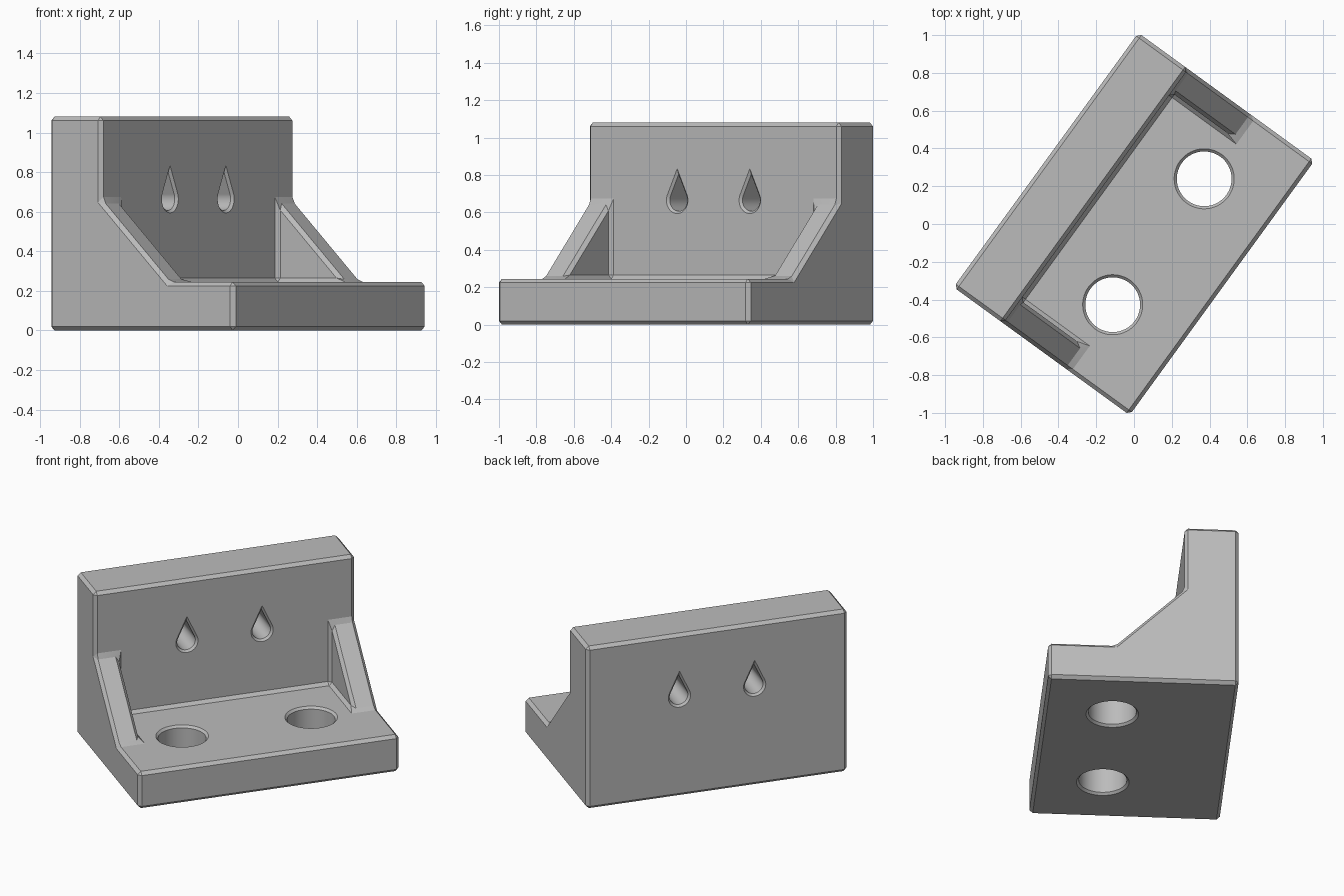
import bpy, bmesh, math

cube = bpy.data.objects.get("Cube")
if cube:
    bpy.data.objects.remove(cube, do_unlink=True)

TURN = math.radians(54)
HALF_L, HALF_D = 0.832, 0.576      # half length and half depth
WALL_Y, RIB_Y = 0.25, -0.17        # front of wall, toe of rib
RIB_X = HALF_L - 0.152             # inner side of rib
BASE_Z, RIB_Z, TOP_Z = 0.245, 0.655, 1.08
CHAMFER = 0.02

grey = bpy.data.materials.new("plain grey")
grey.use_nodes = True
colour = (0.5, 0.5, 0.5, 1)
grey.diffuse_color = colour
grey.node_tree.nodes["Principled BSDF"].inputs["Base Color"].default_value = colour


def make_object(name, bm):
    bmesh.ops.recalc_face_normals(bm, faces=bm.faces)
    mesh = bpy.data.meshes.new(name)
    bm.to_mesh(mesh)
    bm.free()
    mesh.materials.append(grey)
    obj = bpy.data.objects.new(name, mesh)
    bpy.context.collection.objects.link(obj)
    obj.rotation_euler.z = TURN
    return obj


def make_bracket():
    """Base, wall and two end ribs as one closed body."""
    bm = bmesh.new()
    section = {
        "back_low": (HALF_D, 0), "front_low": (-HALF_D, 0),
        "front": (-HALF_D, BASE_Z), "toe": (RIB_Y, BASE_Z),
        "heel": (WALL_Y, RIB_Z), "crest": (WALL_Y, TOP_Z),
        "back": (HALF_D, TOP_Z),
    }
    ends, inner = {}, {}
    for s in (-1, 1):
        ends[s] = {k: bm.verts.new((s * HALF_L, *p)) for k, p in section.items()}
        inner[s] = {k: bm.verts.new((s * RIB_X, *section[k])) for k in ("toe", "heel")}
        inner[s]["root"] = bm.verts.new((s * RIB_X, WALL_Y, BASE_Z))
        o, i = ends[s], inner[s]
        bm.faces.new(list(o.values()))
        bm.faces.new((o["toe"], i["toe"], i["heel"], o["heel"]))
        bm.faces.new((i["toe"], i["heel"], i["root"]))
    l, r, li, ri = ends[-1], ends[1], inner[-1], inner[1]
    for a, b in (("back_low", "front_low"), ("front_low", "front"),
                 ("crest", "back"), ("back", "back_low")):
        bm.faces.new((l[a], l[b], r[b], r[a]))
    # base top and wall front wrap around the ribs
    for edge, rib in (("front", "toe"), ("crest", "heel")):
        bm.faces.new((l[edge], r[edge], r[rib], ri[rib], ri["root"],
                      li["root"], li[rib], l[rib]))
    return make_object("bracket", bm)


def make_cutter(name, outline, stations, place):
    """Loft a flat outline through (distance, scale) stations."""
    bm = bmesh.new()
    rings = [[bm.verts.new(place(u * k, v * k, t)) for u, v in outline]
             for t, k in stations]
    n = len(outline)
    for a, b in zip(rings, rings[1:]):
        for j in range(n):
            bm.faces.new((a[j], a[(j + 1) % n], b[(j + 1) % n], b[j]))
    bm.faces.new(rings[0])
    bm.faces.new(rings[-1])
    obj = make_object(name, bm)
    obj.hide_render = True
    return obj


def flared(lo, hi, radius, c):
    """Straight bore with a chamfered mouth at both ends."""
    return [(lo - c, radius + 2 * c), (lo + c, radius),
            (hi - c, radius), (hi + c, radius + 2 * c)]


bracket = make_bracket()
bevel = bracket.modifiers.new("chamfer", "BEVEL")
bevel.width = CHAMFER
bevel.segments = 1
bevel.limit_method = "ANGLE"
bevel.angle_limit = math.radians(30)

# round bolt holes in the base, teardrop holes in the wall
circle = [(math.cos(a), math.sin(a)) for a in (math.tau * j / 56 for j in range(56))]
TIP = 2.38
start = math.acos(1 / TIP)
sweep = math.tau - 2 * start
drop = [(0, TIP)] + [(math.sin(start + sweep * j / 36), math.cos(start + sweep * j / 36))
                     for j in range(37)]
cutters = []
for s in (-1, 1):
    cutters.append(make_cutter(
        "bolt_hole_cutter", circle, flared(0, BASE_Z, 0.145, 0.014),
        lambda u, v, t: (s * 0.412 + u, -0.16 + v, t)))
    cutters.append(make_cutter(
        "teardrop_cutter", drop, flared(WALL_Y, HALF_D, 0.058, 0.013),
        lambda u, v, t: (s * 0.24 + u, t, 0.665 + v)))
for cutter in cutters:
    cut = bracket.modifiers.new("cut", "BOOLEAN")
    cut.operation = "DIFFERENCE"
    cut.solver = "EXACT"
    cut.object = cutter

# apply the cuts, then smooth only the bores
bpy.ops.object.select_all(action="DESELECT")
bracket.select_set(True)
bpy.context.view_layer.objects.active = bracket
for name in [m.name for m in bracket.modifiers]:
    bpy.ops.object.modifier_apply(modifier=bracket.modifiers[0].name)
for cutter in cutters:
    bpy.data.objects.remove(cutter, do_unlink=True)
bpy.ops.object.shade_smooth_by_angle(angle=math.radians(15))
